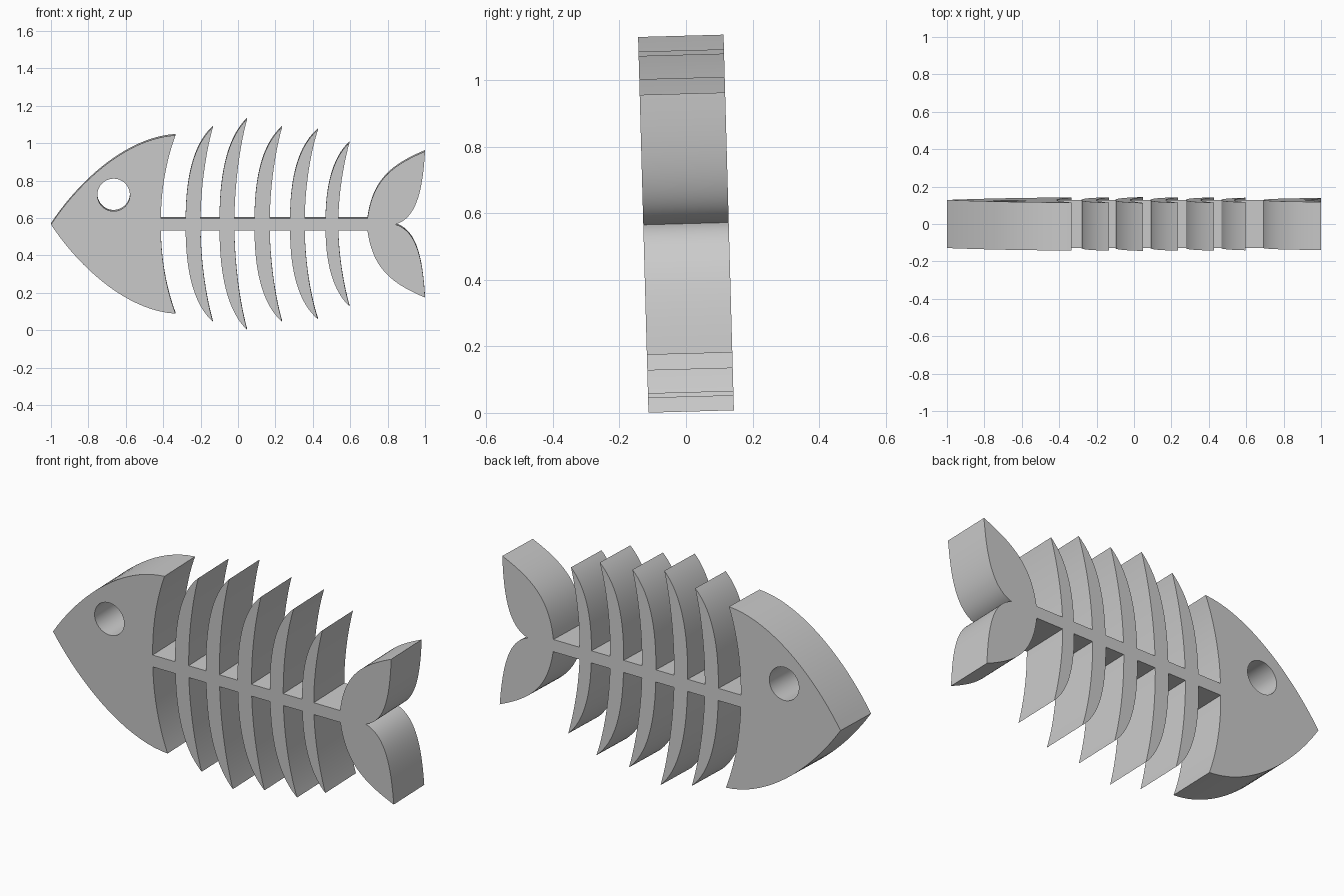
import bpy
import math
from mathutils import Vector
from mathutils.geometry import interpolate_bezier

if "Cube" in bpy.data.objects:
    bpy.data.objects.remove(bpy.data.objects["Cube"])

THICK = 0.257      # depth of the plate
SPINE = 0.032      # half height of the backbone
MID = 0.569        # height of the backbone axis


def arc(a, b, c, d, n=20):
    """Sampled bezier from a to d in the profile plane."""
    return [Vector((p[0], p[1])) for p in
            interpolate_bezier(*[Vector((*q, 0)) for q in (a, b, c, d)], n)]


def rib(left, right, tip_x, tip_h):
    """Upper half of one curved rib, rising from the backbone to a point."""
    rise = tip_h - SPINE
    up = arc((left, SPINE), (left + 0.002, SPINE + 0.47 * rise),
             (left + 0.045, SPINE + 0.81 * rise), (tip_x, tip_h))
    down = arc((tip_x, tip_h), (right + 0.03, SPINE + 0.74 * rise),
               (right + 0.002, SPINE + 0.36 * rise), (right, SPINE))
    return up + down[1:]


# head: curved brow from the nose, then the concave rear edge
upper = arc((-1, 0), (-0.845, 0.235), (-0.59, 0.462), (-0.334, 0.477))
upper += arc((-0.334, 0.477), (-0.385, 0.34),
             (-0.412, 0.18), (-0.412, SPINE))[1:]

# ribs: left foot, right foot, tip x, tip height
for spec in ((-0.28, -0.20, -0.134, 0.521), (-0.099, -0.019, 0.049, 0.565),
             (0.088, 0.170, 0.236, 0.521), (0.278, 0.357, 0.428, 0.508),
             (0.468, 0.537, 0.596, 0.438)):
    upper += rib(*spec)

# tail: outer edge to the fin tip, then back in to the notch
upper += arc((0.692, SPINE), (0.72, 0.235), (0.82, 0.315), (1, 0.391))
upper += arc((1, 0.391), (0.987, 0.18), (0.955, 0.035), (0.842, 0))[1:]

# mirror the upper half, skipping the shared nose and notch points
outline = upper + [Vector((p.x, -p.y)) for p in reversed(upper[1:-1])]

# round eye hole
eye = [Vector((-0.665 + 0.087 * math.cos(a), 0.158 + 0.087 * math.sin(a)))
       for a in (2 * math.pi * i / 48 for i in range(48))]

# filled, extruded plate, leaning slightly forward
curve = bpy.data.curves.new("fish_skeleton", 'CURVE')
curve.dimensions = '2D'
curve.fill_mode = 'BOTH'
curve.extrude = THICK / 2
for loop in (outline, eye):
    spline = curve.splines.new('POLY')
    spline.points.add(len(loop) - 1)
    for point, p in zip(spline.points, loop):
        point.co = (p.x, p.y, 0, 1)
    spline.use_cyclic_u = True

fish = bpy.data.objects.new("fish_skeleton", curve)
bpy.context.collection.objects.link(fish)
fish.location.z = MID
fish.rotation_euler.x = math.radians(90 + 1.58)

# mesh with welded, smooth rims and crisp corners
bpy.context.view_layer.objects.active = fish
fish.select_set(True)
bpy.ops.object.convert(target='MESH')
bpy.ops.object.mode_set(mode='EDIT')
bpy.ops.mesh.select_all(action='SELECT')
bpy.ops.mesh.remove_doubles(threshold=0.0001)
bpy.ops.mesh.normals_make_consistent(inside=False)
bpy.ops.object.mode_set(mode='OBJECT')
bpy.ops.object.shade_smooth_by_angle(angle=math.radians(30))
